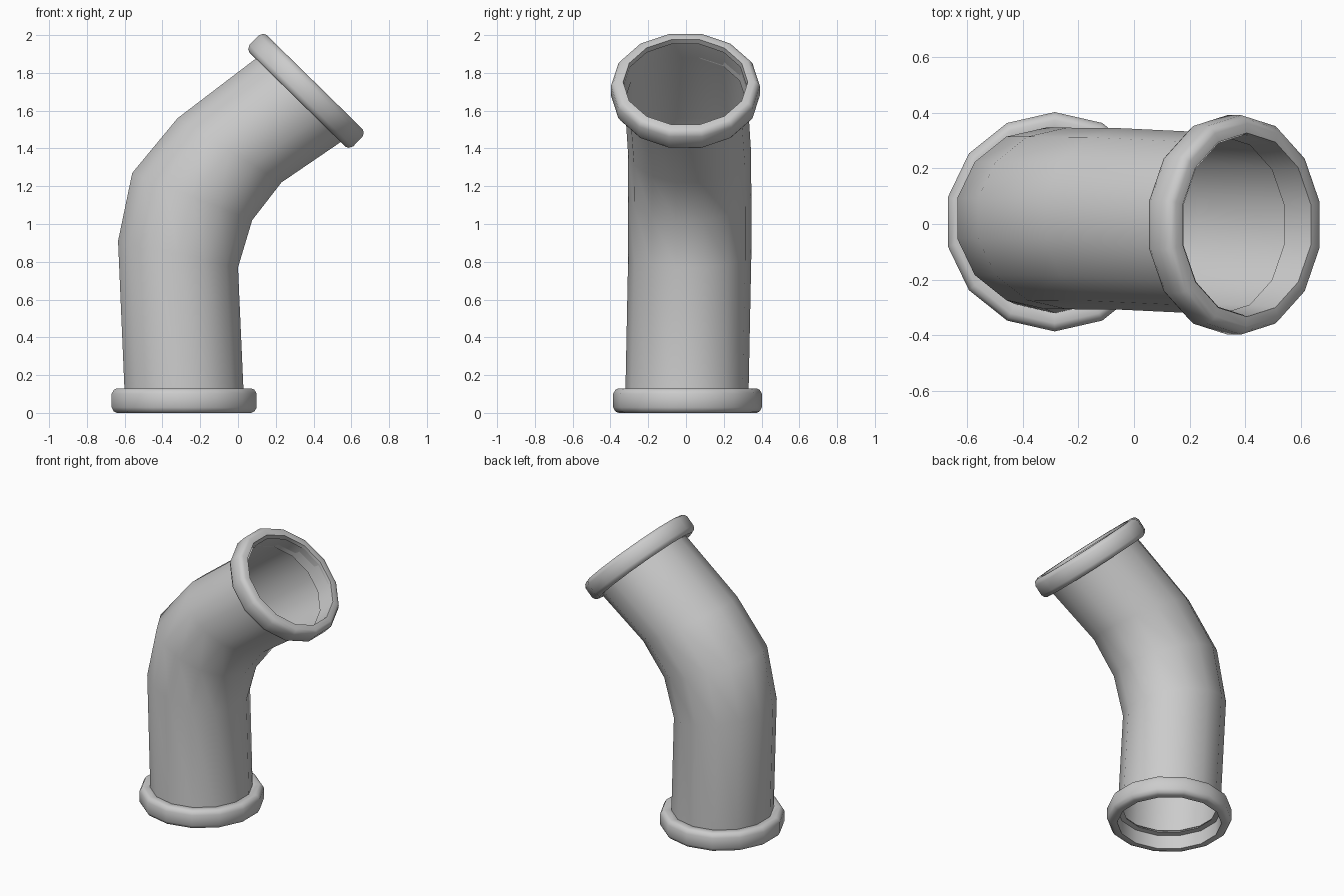
import bpy, bmesh, math
from mathutils import Vector

if "Cube" in bpy.data.objects:
    bpy.data.objects.remove(bpy.data.objects["Cube"])

SIDES = 14


def ring(bm, centre, across, ry):
    """Ring of vertices: 'across' is the half-width vector in the xz plane, ry the y radius."""
    verts = []
    for i in range(SIDES):
        a = 2 * math.pi * i / SIDES
        verts.append(bm.verts.new(centre + across * math.sin(a) + Vector((0, ry * math.cos(a), 0))))
    return verts


def loft(name, rings, closed=False, angle=35):
    bm = bmesh.new()
    loops = [ring(bm, *r) for r in rings]
    pairs = list(zip(loops, loops[1:]))
    if closed:
        pairs.append((loops[-1], loops[0]))
    for a, b in pairs:
        for i in range(SIDES):
            j = (i + 1) % SIDES
            bm.faces.new((a[i], a[j], b[j], b[i]))
    bmesh.ops.recalc_face_normals(bm, faces=bm.faces)
    mesh = bpy.data.meshes.new(name)
    bm.to_mesh(mesh)
    bm.free()
    obj = bpy.data.objects.new(name, mesh)
    bpy.context.collection.objects.link(obj)
    bpy.ops.object.select_all(action='DESELECT')
    obj.select_set(True)
    bpy.context.view_layer.objects.active = obj
    bpy.ops.object.shade_smooth_by_angle(angle=math.radians(angle))
    return obj


def flange(name, centre, axis, profile):
    """Ring turned around an axis lying in the xz plane."""
    axis = Vector(axis).normalized()
    across = Vector((axis.z, 0, -axis.x))
    loft(name, [(Vector(centre) + axis * h, across * r, r) for r, h in profile],
         closed=True, angle=50)


# bent pipe: outer-bend point, inner-bend point (x, z), y centre
sections = [
    ((-0.60, 0.10), (0.03, 0.10), 0.005),
    ((-0.635, 0.91), (0.0, 0.77), 0.02),
    ((-0.56, 1.27), (0.075, 1.02), 0.02),
    ((-0.32, 1.56), (0.23, 1.22), 0.018),
    ((0.10, 1.88), (0.56, 1.445), 0.0),
    ((0.178, 1.955), (0.628, 1.512), -0.004),
]
flat = math.cos(math.pi / SIDES)
rings = []
for (x0, z0), (x1, z1), y in sections:
    centre = Vector(((x0 + x1) / 2, y, (z0 + z1) / 2))
    across = Vector((x1 - x0, 0, z1 - z0)) / (2 * flat)
    rings.append((centre, across, 0.326))
loft("bent_pipe", rings)

# rounded end flanges; the base one has an inner ledge
outer = [(0.365, -0.065), (0.382, -0.057), (0.394, -0.036), (0.394, 0.036),
         (0.382, 0.057), (0.365, 0.065)]
flange("base_flange", (-0.285, 0.008, 0.065), (0, 0, 1),
       [(0.33, -0.065)] + outer + [(0.318, 0.06), (0.295, 0.035), (0.33, 0.03)])
flange("top_flange", (0.36, -0.003, 1.705), (0.70, 0, 0.714),
       [(0.318, -0.06)] + outer + [(0.33, 0.065)])
